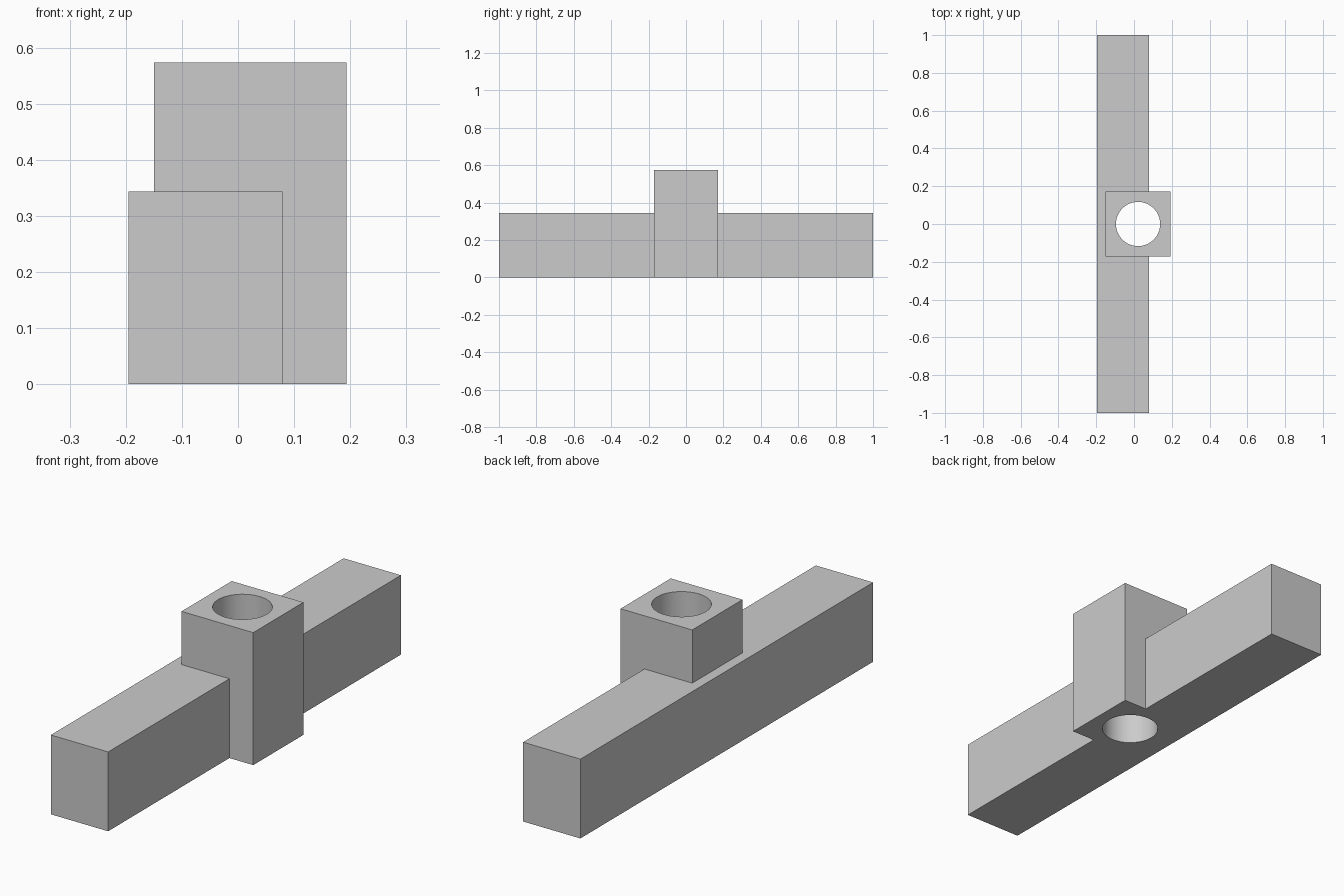
import bpy
import math

cube = bpy.data.objects.get("Cube")
if cube:
    bpy.data.objects.remove(cube, do_unlink=True)

grey = bpy.data.materials.new("light grey")
grey.use_nodes = True
colour = (0.6, 0.6, 0.6, 1)
grey.diffuse_color = colour
grey.node_tree.nodes["Principled BSDF"].inputs["Base Color"].default_value = colour


def box(name, centre_x, size):
    """Box standing on the ground, centred on y."""
    bpy.ops.mesh.primitive_cube_add(size=1, location=(centre_x, 0, size[2] / 2))
    obj = bpy.context.object
    obj.name = name
    obj.scale = size
    bpy.ops.object.transform_apply(location=True, rotation=False, scale=True)
    obj.data.materials.append(grey)
    return obj


def combine(target, tool, operation):
    """Apply a boolean and remove its tool."""
    mod = target.modifiers.new(operation.lower(), "BOOLEAN")
    mod.operation = operation
    mod.solver = "EXACT"
    mod.object = tool
    bpy.context.view_layer.objects.active = target
    bpy.ops.object.modifier_apply(modifier=mod.name)
    bpy.data.objects.remove(tool, do_unlink=True)


# Long bar with an offset socket block fused to it
bar = box("bar_with_socket", -0.058, (0.274, 2, 0.343))
block = box("socket_block", 0.0215, (0.343, 0.343, 0.573))
combine(bar, block, "UNION")

# Round hole through the full height of the block
bpy.ops.mesh.primitive_cylinder_add(vertices=64, radius=0.117, depth=1,
                                    location=(0.0215, 0, 0.3))
hole = bpy.context.object
hole.name = "hole_cutter"
hole.hide_render = True
hole.data.materials.append(grey)
combine(bar, hole, "DIFFERENCE")

# Smooth hole wall, crisp box edges
bpy.ops.object.select_all(action="DESELECT")
bar.select_set(True)
bpy.context.view_layer.objects.active = bar
bpy.ops.object.shade_smooth_by_angle(angle=math.radians(30))
